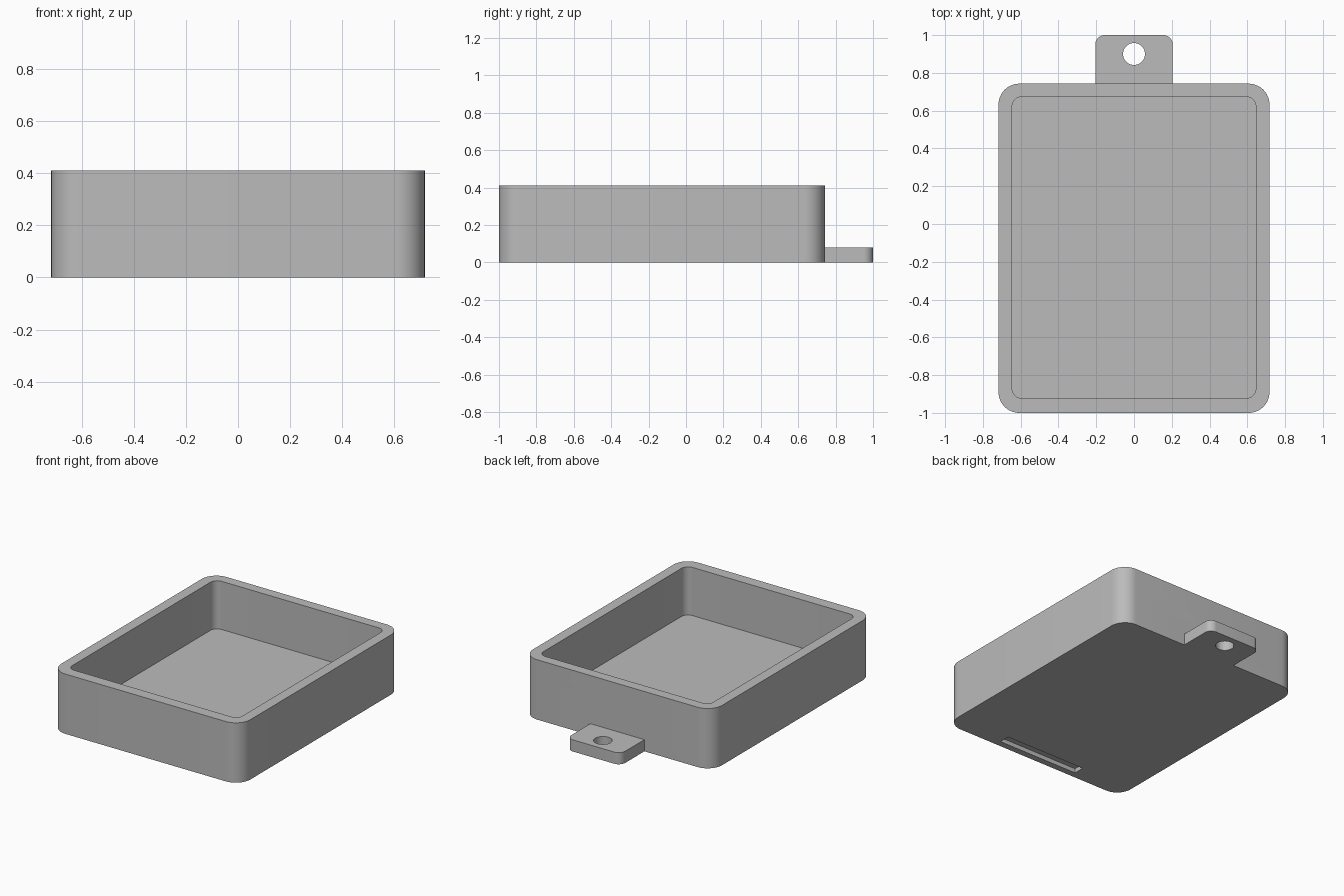
import bpy
import bmesh
from math import cos, sin, pi

cube = bpy.data.objects.get("Cube")
if cube:
    bpy.data.objects.remove(cube, do_unlink=True)

# One plain grey for the whole tray
grey = bpy.data.materials.new("plain_grey")
grey.use_nodes = True
colour = (0.5, 0.5, 0.5, 1.0)
grey.diffuse_color = colour
grey.node_tree.nodes["Principled BSDF"].inputs["Base Color"].default_value = colour


def prism(name, outline, z0, z1):
    """Upright solid with the given outline."""
    bm = bmesh.new()
    base = bm.faces.new([bm.verts.new((x, y, z0)) for x, y in outline])
    up = bmesh.ops.extrude_face_region(bm, geom=[base])["geom"]
    top = [v for v in up if isinstance(v, bmesh.types.BMVert)]
    bmesh.ops.translate(bm, vec=(0, 0, z1 - z0), verts=top)
    bmesh.ops.recalc_face_normals(bm, faces=bm.faces)
    mesh = bpy.data.meshes.new(name)
    bm.to_mesh(mesh)
    bm.free()
    mesh.materials.append(grey)
    obj = bpy.data.objects.new(name, mesh)
    bpy.context.collection.objects.link(obj)
    return obj


def rounded(half_x, y0, y1, r, steps=12):
    """Rectangle with rounded corners, centred on x."""
    centres = [(half_x - r, y1 - r), (r - half_x, y1 - r),
               (r - half_x, y0 + r), (half_x - r, y0 + r)]
    return [(cx + r * cos((q + i / steps) * pi / 2),
             cy + r * sin((q + i / steps) * pi / 2))
            for q, (cx, cy) in enumerate(centres) for i in range(steps + 1)]


def circle(cy, r, steps=48):
    return [(r * cos(2 * pi * i / steps), cy + r * sin(2 * pi * i / steps))
            for i in range(steps)]


def combine(body, other, operation):
    mod = body.modifiers.new(operation.lower(), "BOOLEAN")
    mod.object, mod.operation, mod.solver = other, operation, "EXACT"
    bpy.context.view_layer.objects.active = body
    bpy.ops.object.modifier_apply(modifier=mod.name)
    bpy.data.objects.remove(other, do_unlink=True)


# Tray block with a hanging tab flush with its underside
tray = prism("tray", rounded(0.717, -1.0, 0.743, 0.11), 0, 0.41)
combine(tray, prism("hanging_tab", rounded(0.205, 0.6, 1.0, 0.05), 0, 0.08), "UNION")

# Open cavity, hole in the tab, shallow slot under the front edge
slot_outline = [(-0.31, -0.955), (0.31, -0.955), (0.31, -0.88), (-0.31, -0.88)]
cuts = [("cavity", rounded(0.645, -0.922, 0.673, 0.05), 0.08, 0.6),
        ("tab_hole", circle(0.9, 0.058), -0.1, 0.2),
        ("slot", slot_outline, -0.1, 0.03)]
for cut in cuts:
    combine(tray, prism(*cut), "DIFFERENCE")

# Smooth corners, sharp edges
bpy.ops.object.select_all(action="DESELECT")
tray.select_set(True)
bpy.context.view_layer.objects.active = tray
bpy.ops.object.shade_smooth_by_angle(angle=pi / 6)
